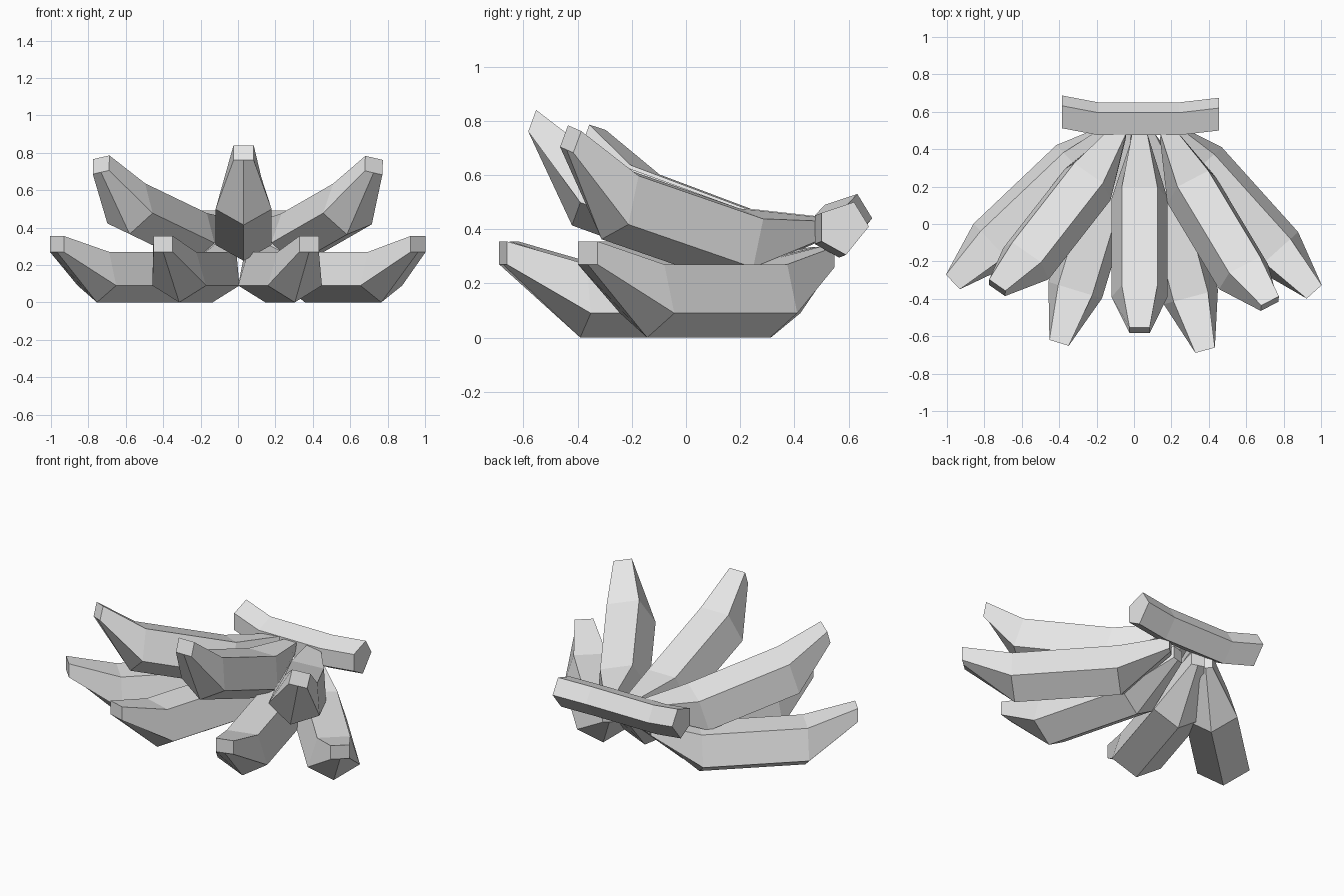
import bpy, bmesh
from math import radians
from mathutils import Matrix, Vector

if "Cube" in bpy.data.objects:
    bpy.data.objects.remove(bpy.data.objects["Cube"], do_unlink=True)

grey = bpy.data.materials.new("light_grey")
grey.use_nodes = True
colour = (0.8, 0.8, 0.8, 1)
grey.diffuse_color = colour
grey.node_tree.nodes["Principled BSDF"].inputs["Base Color"].default_value = colour


def loft(name, rings, matrix=Matrix()):
    """Skin a row of equal-sided rings and cap both ends."""
    bm = bmesh.new()
    loops = [[bm.verts.new(p) for p in ring] for ring in rings]
    for a, b in zip(loops, loops[1:]):
        for i in range(len(a)):
            j = (i + 1) % len(a)
            bm.faces.new((a[i], a[j], b[j], b[i]))
    bm.faces.new(loops[0])
    bm.faces.new(loops[-1])
    bmesh.ops.recalc_face_normals(bm, faces=bm.faces)
    mesh = bpy.data.meshes.new(name)
    bm.to_mesh(mesh)
    bm.free()
    mesh.materials.append(grey)
    obj = bpy.data.objects.new(name, mesh)
    obj.matrix_world = matrix
    bpy.context.collection.objects.link(obj)


def ring(t, top_w, side_w, top, side, keel):
    """Five-sided section: flat top, wide sides and a keel below."""
    return [(-top_w, -t, top), (top_w, -t, top), (side_w, -t, side),
            (0, -t, keel), (-side_w, -t, side)]


def banana(name, origin, heading, pitch=0, roll=0, length=0.61, tip=0.295):
    rings = [
        ring(-0.285, 0.04, 0.04, 0.065, -0.01, -0.01),
        ring(0, 0.095, 0.15, 0, -0.18, -0.27),
        ring(length, 0.095, 0.15, 0, -0.18, -0.27),
        ring(length + tip, 0.054, 0.054, 0.085, 0, 0),
    ]
    matrix = (Matrix.Translation(Vector(origin))
              @ Matrix.Rotation(radians(heading), 4, "Z")
              @ Matrix.Rotation(radians(-pitch), 4, "X")
              @ Matrix.Rotation(radians(roll), 4, "Y"))
    loft(name, rings, matrix)


# Lower row, lying flat
banana("lower_banana_outer_right", (-0.312, 0.313, 0.27), -46.5)
banana("lower_banana_inner_right", (-0.136, 0.23, 0.27), -17)
banana("lower_banana_inner_left", (0.146, 0.199, 0.27), 15)
banana("lower_banana_outer_left", (0.358, 0.31, 0.27), 42)

# Upper row, tips raised
upper = dict(length=0.56, tip=0.27)
banana("upper_banana_right", (-0.243, 0.272, 0.46), -38, 16.5, -11, **upper)
banana("upper_banana_middle", (0.03, 0.198, 0.476), 0, 20, 0, **upper)
banana("upper_banana_left", (0.315, 0.242, 0.457), 31, 16.5, 12, **upper)

# Crown joining the stems, its ends bent backwards
section = [(0.595, 0.49), (0.65, 0.40), (0.565, 0.295), (0.475, 0.345), (0.475, 0.45)]
stations = [(-0.385, 0.037, 0.04), (-0.19, 0, 0), (0.24, 0, 0), (0.455, 0.025, 0.01)]
loft("crown", [[(x, y + dy, z + dz) for y, z in section] for x, dy, dz in stations])
